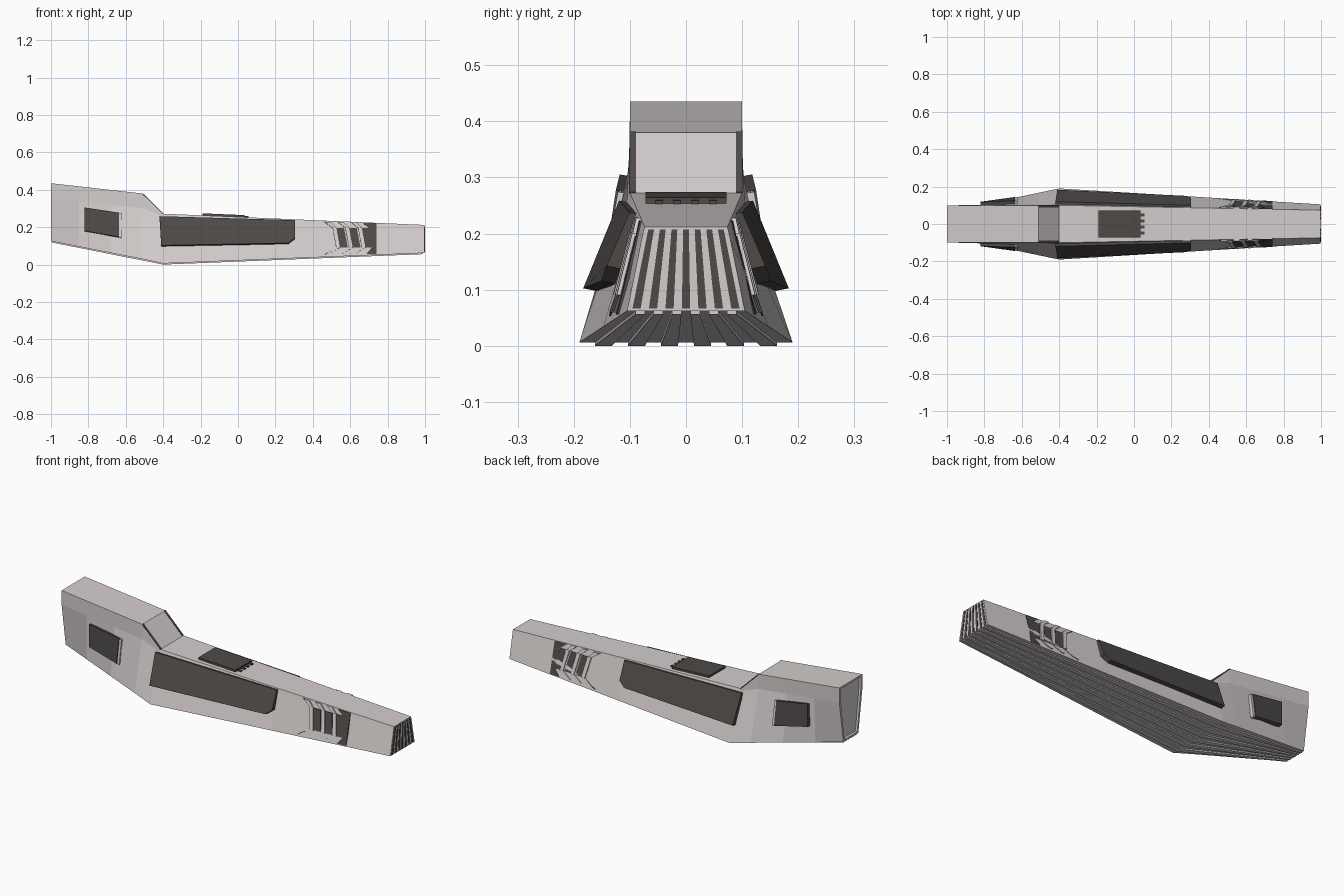
import bpy
import bmesh

old = bpy.data.objects.get("Cube")
if old:
    bpy.data.objects.remove(old, do_unlink=True)


def material(name, rgb):
    m = bpy.data.materials.new(name)
    m.use_nodes = True
    m.diffuse_color = (*rgb, 1)
    m.node_tree.nodes["Principled BSDF"].inputs["Base Color"].default_value = (*rgb, 1)
    return m


HULL = material("warm_light_grey", (0.66, 0.62, 0.61))
DARK = material("charcoal", (0.075, 0.068, 0.064))

# Half sections along the length: x, then (y, z) of bottom, shoulder and top
SECTIONS = [
    (-1.0, (0.065, 0.125), (0.10, 0.355), (0.10, 0.435)),
    (-0.51, (0.167, 0.029), (0.102, 0.30), (0.10, 0.38)),
    (-0.4, (0.19, 0.006), (0.105, 0.258), (0.10, 0.272)),
    (0.998, (0.105, 0.062), (0.079, 0.19), (0.074, 0.212)),
]


def section(x):
    """Interpolated half section at x."""
    x = min(max(x, SECTIONS[0][0]), SECTIONS[-1][0])
    for a, b in zip(SECTIONS, SECTIONS[1:]):
        if x <= b[0]:
            t = (x - a[0]) / (b[0] - a[0])
            return [tuple(p + (q - p) * t for p, q in zip(u, v))
                    for u, v in zip(a[1:], b[1:])]


def side_y(x, z):
    """Half width of the hull at x and z."""
    low, mid, top = section(x)
    a, b = (low, mid) if z < mid[1] else (mid, top)
    t = (z - a[1]) / (b[1] - a[1])
    return a[0] + (b[0] - a[0]) * t


def solid(name, rings, mat, inset_rear=False):
    """Loft closed rings of points and cap both ends."""
    bm = bmesh.new()
    loops = [[bm.verts.new(p) for p in ring] for ring in rings]
    n = len(loops[0])
    for a, b in zip(loops, loops[1:]):
        for i in range(n):
            j = (i + 1) % n
            bm.faces.new((a[i], a[j], b[j], b[i]))
    first = bm.faces.new(loops[0])
    bm.faces.new(loops[-1])
    bmesh.ops.recalc_face_normals(bm, faces=bm.faces)
    if inset_rear:
        bmesh.ops.inset_region(bm, faces=[first], thickness=0.014, depth=0)
        bmesh.ops.inset_region(bm, faces=[first], thickness=0.003, depth=-0.01)
    mesh = bpy.data.meshes.new(name)
    bm.to_mesh(mesh)
    bm.free()
    mesh.materials.append(mat)
    obj = bpy.data.objects.new(name, mesh)
    bpy.context.collection.objects.link(obj)
    return obj


def side_plate(name, outline, depth, mat, top_depth=None):
    """Plate standing off both flanks; outline is a list of (x, z)."""
    zs = [z for _, z in outline]
    middle = (min(zs) + max(zs)) / 2
    for label, s in (("front", -1), ("back", 1)):
        inner, outer = [], []
        for x, z in outline:
            d = top_depth if top_depth is not None and z > middle else depth
            y = side_y(x, z)
            inner.append((x, s * (y - 0.012), z))
            outer.append((x, s * (y + 0.95 * d), z + 0.3 * d))
        solid(f"{label}_{name}", [inner, outer], mat)


# Main hull
rings = []
for x in (-1.0, -0.85, -0.68, -0.51, -0.4, 0.3, 0.998):
    half = section(x)
    rings.append([(x, y, z) for y, z in half] +
                 [(x, -y, z) for y, z in reversed(half)])
solid("hull", rings, HULL, inset_rear=True)

# Large flank panels with a clipped lower corner
side_plate("flank_panel",
           [(-0.42, 0.255), (-0.41, 0.095), (0.27, 0.108), (0.305, 0.135), (0.305, 0.234)],
           0.025, DARK, top_depth=0.012)

# Small rear flank panels and their light end frames
side_plate("rear_panel",
           [(-0.82, 0.30), (-0.82, 0.175), (-0.635, 0.142), (-0.635, 0.272)], 0.018, DARK)
side_plate("rear_panel_frame",
           [(-0.635, 0.272), (-0.635, 0.142), (-0.622, 0.14), (-0.622, 0.27)], 0.014, HULL)

# Dark band near the nose, wrapping each flank
side_plate("nose_band",
           [(0.665, 0.222), (0.70, 0.195), (0.715, 0.09), (0.685, 0.055),
            (0.74, 0.055), (0.74, 0.22)], 0.003, DARK)

# Slanted vent slots with raised louvres between them
for i in range(3):
    x = 0.525 + 0.068 * i
    side_plate(f"vent_slot_{i + 1}",
               [(x, 0.195), (x + 0.02, 0.09), (x + 0.062, 0.09), (x + 0.042, 0.195)],
               0.003, DARK)
    side_plate(f"vent_louvre_{i + 1}",
               [(x - 0.02, 0.198), (x, 0.088), (x + 0.02, 0.088), (x, 0.198)],
               0.009, HULL)
    side_plate(f"vent_upper_rib_{i + 1}",
               [(x - 0.06, 0.226), (x - 0.02, 0.195), (x, 0.195), (x - 0.03, 0.226)],
               0.008, HULL)
    side_plate(f"vent_lower_rib_{i + 1}",
               [(x, 0.09), (x - 0.05, 0.058), (x - 0.035, 0.058), (x + 0.02, 0.09)],
               0.005, HULL)

# Thin dark lines outlining the vent group
side_plate("vent_upper_line",
           [(0.455, 0.229), (0.505, 0.197), (0.51, 0.197), (0.463, 0.229)], 0.003, DARK)
side_plate("vent_lower_line",
           [(0.525, 0.088), (0.455, 0.052), (0.465, 0.052), (0.532, 0.088)], 0.003, DARK)


def deck_z(x):
    return section(x)[2][1]


def deck_plate(name, x0, x1, y0, y1, height):
    """Plate lying on the sloping deck."""
    rings = []
    for x in (x0, x1):
        z = deck_z(x)
        rings.append([(x, y0, z - 0.006), (x, y1, z - 0.006),
                      (x, y1, z + height), (x, y0, z + height)])
    solid(name, rings, DARK)


# Deck hatch with a row of teeth on its forward edge
deck_plate("deck_hatch", -0.19, 0.035, -0.072, 0.072, 0.011)
for i in range(4):
    y = -0.048 + 0.032 * i
    deck_plate(f"hatch_tooth_{i + 1}", 0.03, 0.055, y - 0.007, y + 0.007, 0.006)

# Dark edge strips on the slope ahead of the raised rear
for label, s in (("front", -1), ("back", 1)):
    deck_plate(f"{label}_slope_strip", -0.51, -0.4, *sorted((s * 0.089, s * 0.101)), 0.002)

# Tapered stripes on the nose face
low, _, top = section(0.998)
for i in range(7):
    f = (i - 3) * 0.28
    quad = [((f - 0.07) * low[0], 0.066), ((f + 0.07) * low[0], 0.066),
            ((f + 0.07) * top[0], 0.207), ((f - 0.07) * top[0], 0.207)]
    solid(f"nose_stripe_{i + 1}", [[(x, y, z) for y, z in quad] for x in (0.99, 1.0)], DARK)

# Lengthwise ribs under the belly
for i in range(6):
    f = (i - 2.5) * 0.31
    rings = []
    for x in (-0.995, -0.4, 0.99):
        w, z = section(x)[0]
        a, b = (f - 0.08) * w, (f + 0.08) * w
        rings.append([(x, a, z + 0.006), (x, b, z + 0.006), (x, b, z - 0.006), (x, a, z - 0.006)])
    solid(f"belly_rib_{i + 1}", rings, HULL)
